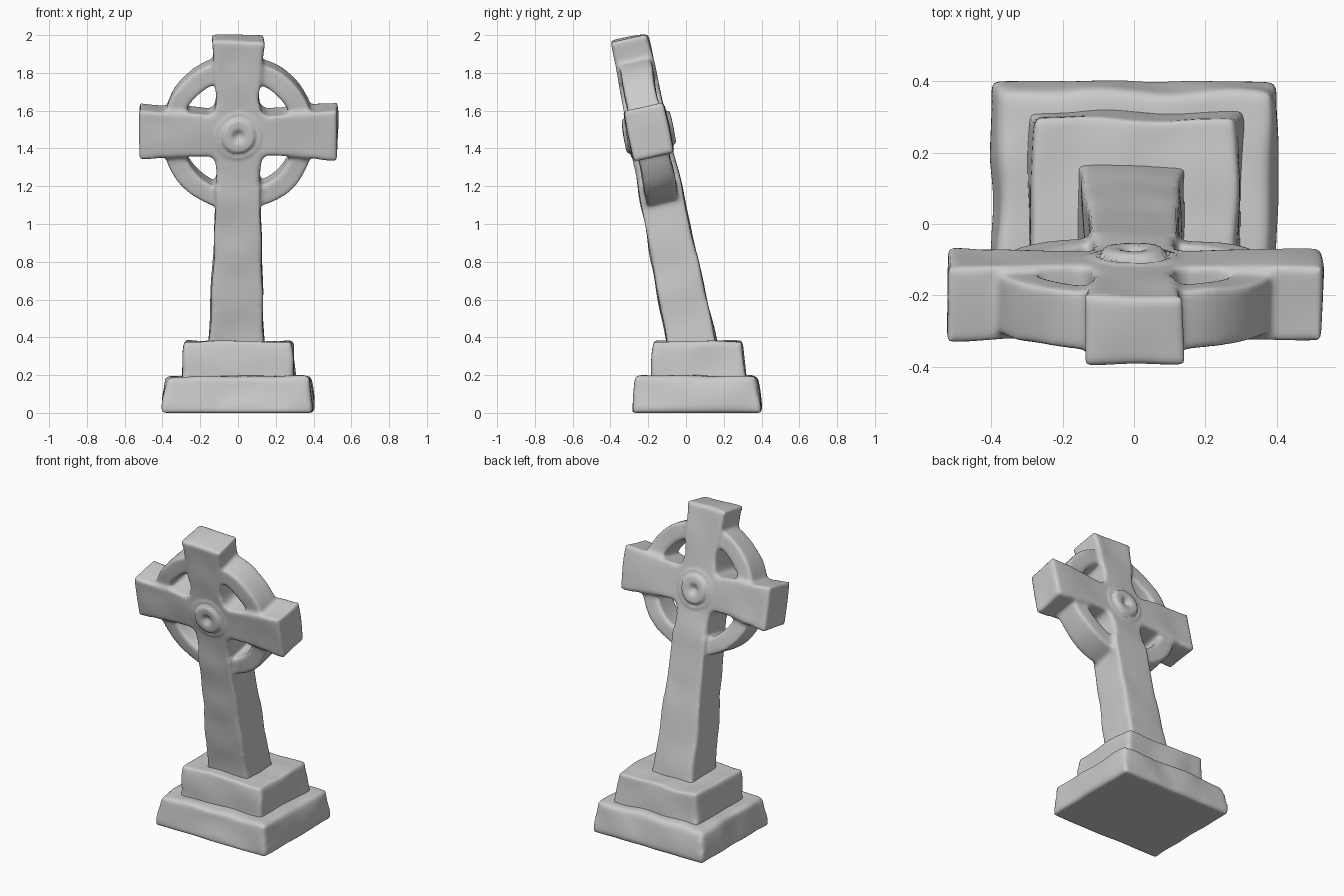
import bpy, bmesh, math
from mathutils import Matrix, Vector, noise

if "Cube" in bpy.data.objects:
    bpy.data.objects.remove(bpy.data.objects["Cube"])

stone = bpy.data.materials.new("worn_grey_stone")
stone.diffuse_color = (0.6, 0.6, 0.6, 1)
stone.use_nodes = True
stone.node_tree.nodes["Principled BSDF"].inputs["Base Color"].default_value = stone.diffuse_color


def worn(name, bm, voxel, rounds, shape):
    """Fuse the solids, soften the edges, then move each vertex with shape()."""
    bmesh.ops.recalc_face_normals(bm, faces=bm.faces)
    me = bpy.data.meshes.new(name)
    bm.to_mesh(me)
    bm.free()
    ob = bpy.data.objects.new(name, me)
    bpy.context.collection.objects.link(ob)
    m = ob.modifiers.new("fuse", 'REMESH')
    m.mode = 'VOXEL'
    m.voxel_size = voxel
    s = ob.modifiers.new("soften", 'SMOOTH')
    s.factor = 0.5
    s.iterations = rounds
    bpy.context.view_layer.update()
    dg = bpy.context.evaluated_depsgraph_get()
    new = bpy.data.meshes.new_from_object(ob.evaluated_get(dg))
    ob.modifiers.clear()
    ob.data = new
    for v in new.vertices:
        v.co = shape(v.co.copy())
    new.materials.clear()
    new.materials.append(stone)
    new.shade_smooth()
    return ob


def wobble(co, amount):
    return Vector((noise.noise(co * 5), noise.noise(co * 5 + Vector((9, 3, 1))),
                   noise.noise(co * 5 + Vector((2, 7, 5))))) * amount


def skin(bm, a, b):
    """Solid between two matching outlines."""
    va = [bm.verts.new(p) for p in a]
    vb = [bm.verts.new(p) for p in b]
    bm.faces.new(va[::-1])
    bm.faces.new(vb)
    n = len(va)
    for i in range(n):
        j = (i + 1) % n
        bm.faces.new((va[i], va[j], vb[j], vb[i]))


def rect(x0, x1, y0, y1, z):
    return [(x0, y0, z), (x1, y0, z), (x1, y1, z), (x0, y1, z)]


# Two plinth steps
def step_shape(co):
    w = wobble(co, 0.014)
    if co.z < 0.03:
        w.z = 0
    co += w
    co.z = max(co.z, 0)
    return co


for name, low, high in (
        ("lower_step", rect(-.405, .405, -.285, .405, 0), rect(-.375, .38, -.265, .37, .195)),
        ("upper_step", rect(-.30, .305, -.185, .315, .12), rect(-.285, .29, -.17, .295, .378))):
    bm = bmesh.new()
    skin(bm, low, high)
    worn(name, bm, 0.014, 12, step_shape)

# Cross outline: right half mirrored to the left, in the leaning frame
C, TOP = 1.14, 1.652
half = [(.14, -.08), (.119, .75), (.113, C - .19), (.122, C - .13), (.15, C - .108),
        (.32, C - .117), (.525, C - .138), (.525, C + .138), (.32, C + .121),
        (.15, C + .112), (.122, C + .13), (.112, C + .19), (.122, C + .33), (.142, TOP)]
outline = half + [(-x, z) for x, z in reversed(half)]


def depth(z):
    return 0.13 - 0.029 * z / TOP


bm = bmesh.new()
skin(bm, [(x, -depth(z), z) for x, z in outline], [(x, depth(z), z) for x, z in outline])

# Wheel ring
N = 72
loops = []
for i in range(N):
    a = 2 * math.pi * i / N
    loops.append([bm.verts.new((r * math.cos(a), y, C + r * math.sin(a)))
                  for r, y in ((.30, -.088), (.405, -.083), (.405, .083), (.30, .088))])
for i in range(N):
    p, q = loops[i], loops[(i + 1) % N]
    for k in range(4):
        j = (k + 1) % 4
        bm.faces.new((p[k], p[j], q[j], q[k]))

lean = Matrix.Translation((0, .03, .37)) @ Matrix.Rotation(math.atan(.204), 4, 'X')


# Round dish with a central knob on both faces, surface wear, then the lean
def cross_shape(co):
    r = math.hypot(co.x, co.z - C)
    if abs(co.y) > 0.07 and r < 0.13:
        t = min(max((r - .08) / .025, 0), 1)
        d = -0.024 * (1 - t * t * (3 - 2 * t))
        d += 0.007 * math.exp(-((r - .112) / .012) ** 2)
        if r < .048:
            d += 0.012 * (1 + math.cos(math.pi * r / .048))
        co.y += math.copysign(d, co.y)
    # foot of the shaft is a little wider on the left
    if co.x < 0 and co.z < .7:
        co.x *= 1 + .12 * (1 - co.z / .7)
    return lean @ (co + wobble(co, 0.009))


worn("wheel_cross", bm, 0.0115, 9, cross_shape)
